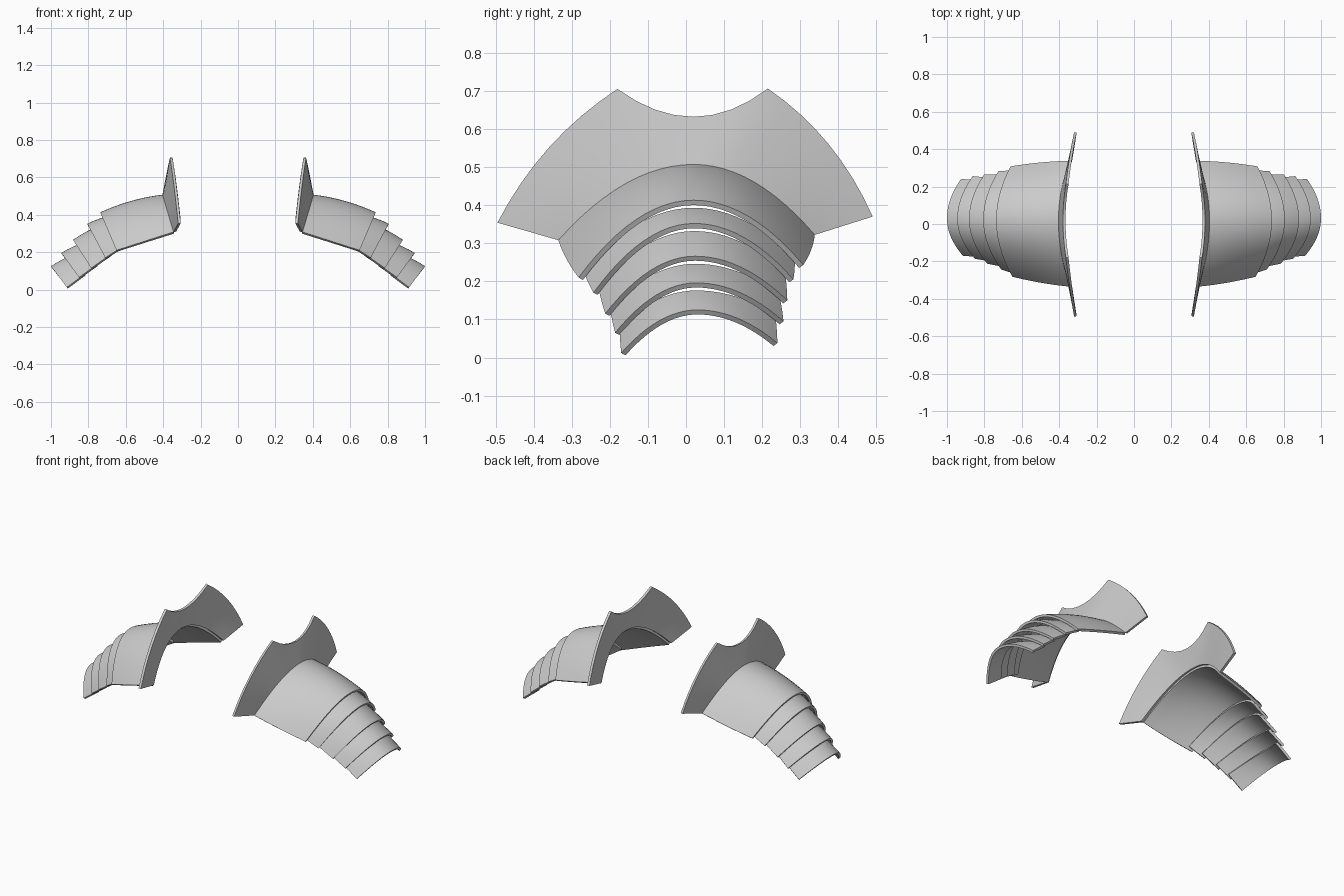
import bpy, math
from mathutils import Vector as V

cube = bpy.data.objects.get("Cube")
if cube:
    bpy.data.objects.remove(cube, do_unlink=True)

steel = bpy.data.materials.new("plain_grey")
steel.use_nodes = True
grey = (0.6, 0.6, 0.6, 1)
steel.diffuse_color = grey
steel.node_tree.nodes["Principled BSDF"].inputs["Base Color"].default_value = grey

COLS = 24          # segments across each arch
THICK = 0.014


def arch(ends, t):
    """Point on a parabolic arch given by (front corner, crest, back corner)."""
    front, crest, back = ends
    s = 2 * t - 1
    d = (front if s < 0 else back) - crest
    return crest + V((d.x * s * s, d.y * abs(s), d.z * s * s))


def sheet(name, start, end, rows, side, bulge=0):
    """Loft a thick sheet between two curves; side mirrors it in x."""
    verts, faces = [], []
    for r in range(rows + 1):
        u = r / rows
        for c in range(COLS + 1):
            t = c / COLS
            p = start(t).lerp(end(t), u)
            swell = bulge * 4 * u * (1 - u)
            a = math.pi * t
            p += V((0, -math.cos(a) * 0.4, math.sin(a))) * swell
            verts.append((p.x * side, p.y, p.z))
    w = COLS + 1
    for r in range(rows):
        for c in range(COLS):
            a = r * w + c
            f = (a, a + w, a + w + 1, a + 1)
            faces.append(f if side > 0 else f[::-1])
    mesh = bpy.data.meshes.new(name)
    mesh.from_pydata(verts, [], faces)
    mesh.materials.append(steel)
    ob = bpy.data.objects.new(name, mesh)
    bpy.context.collection.objects.link(ob)
    mod = ob.modifiers.new("thickness", 'SOLIDIFY')
    mod.thickness = THICK
    mod.offset = -1
    mod.use_even_offset = True
    bpy.ops.object.select_all(action='DESELECT')
    ob.select_set(True)
    bpy.context.view_layer.objects.active = ob
    bpy.ops.object.modifier_apply(modifier=mod.name)
    bpy.ops.object.shade_smooth_by_angle(angle=math.radians(35))


# Neck-side arch, then the lower rim of each plate: front corner, crest, back corner
base = (V((.345, -.335, .308)), V((.404, .02, .507)), V((.345, .338, .322)))
rims = [
    (V((.65, -.282, .21)), V((.737, .02, .413)), V((.66, .308, .243))),
    (V((.71, -.243, .17)), V((.806, .022, .352)), V((.725, .282, .205))),
    (V((.785, -.212, .115)), V((.882, .024, .266)), V((.80, .266, .15))),
    (V((.85, -.186, .065)), V((.945, .027, .196)), V((.862, .256, .095))),
    (V((.915, -.17, .012)), V((1.0, .03, .125)), V((.925, .24, .038))),
]
# Each lower plate starts tucked under the rim above it
tuck = (V((-.03, .012, .018)), V((-.04, 0, -.02)), V((-.03, -.022, .018)))

# Flared collar outline: front tip, front peak, notch, back peak, back tip
tip_f, peak_f = V((.32, -.495, .354)), V((.364, -.18, .705))
notch = V((.38, .02, .632))
peak_b, tip_b = V((.364, .215, .706)), V((.32, .49, .37))


def bowed(a, b, t, out):
    return a.lerp(b, t) + V((0, out, abs(out))) * 4 * t * (1 - t)


def collar_edge(t):
    if t < 1 / 3:
        return bowed(tip_f, peak_f, t * 3, -.022)
    if t > 2 / 3:
        return bowed(peak_b, tip_b, t * 3 - 2, .022)
    return arch((peak_f, notch, peak_b), t * 3 - 1)


for label, side in (("left", 1), ("right", -1)):
    sheet(label + "_collar", collar_edge, lambda t: arch(base, t), 4, side)
    sheet(label + "_shoulder_plate", lambda t: arch(base, t),
          lambda t: arch(rims[0], t), 8, side, .014)
    for i in range(1, len(rims)):
        top = tuple(p + d for p, d in zip(rims[i - 1], tuck))
        sheet(f"{label}_arm_plate_{i}", lambda t: arch(top, t),
              lambda t: arch(rims[i], t), 3, side, .003)
